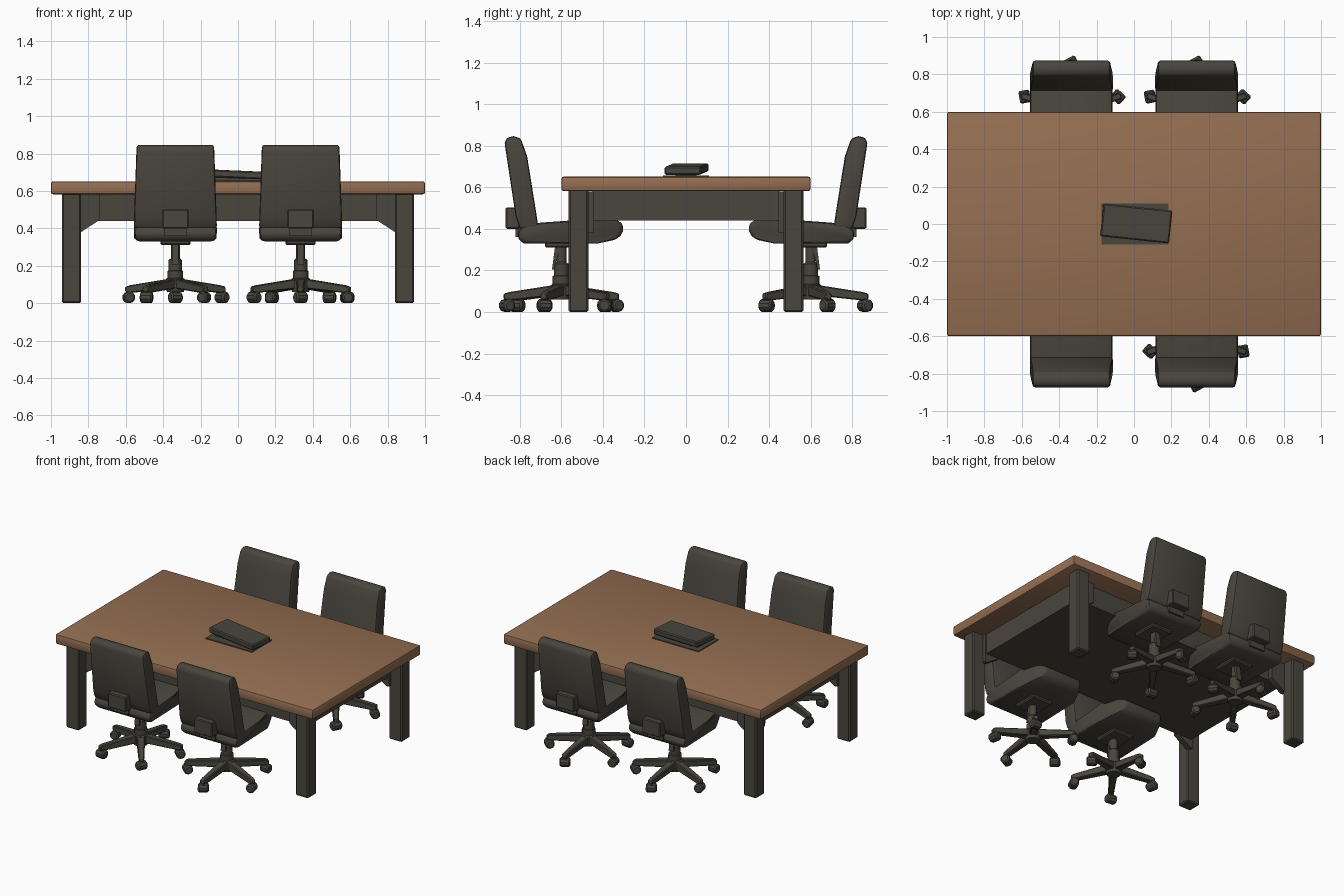
import bpy, bmesh, math
from mathutils import Matrix, Vector

if "Cube" in bpy.data.objects:
    bpy.data.objects.remove(bpy.data.objects["Cube"])


def material(name, rgb):
    m = bpy.data.materials.new(name)
    m.diffuse_color = (*rgb, 1)
    m.use_nodes = True
    m.node_tree.nodes["Principled BSDF"].inputs["Base Color"].default_value = m.diffuse_color
    return m


WOOD = material("warm wood", (0.30, 0.158, 0.085))
DARK = material("dark olive grey", (0.066, 0.061, 0.047))


def finish(name, bm, mat, matrix=Matrix(), bevel=0.0, segs=1):
    bmesh.ops.recalc_face_normals(bm, faces=bm.faces)
    if bevel:
        edges = [e for e in bm.edges if e.calc_face_angle(0) > 0.6]
        bmesh.ops.bevel(bm, geom=edges, offset=bevel, segments=segs,
                        profile=0.5, affect='EDGES', clamp_overlap=True)
    bm.transform(matrix)
    me = bpy.data.meshes.new(name)
    bm.to_mesh(me)
    bm.free()
    me.materials.append(mat)
    ob = bpy.data.objects.new(name, me)
    bpy.context.collection.objects.link(ob)
    bpy.context.view_layer.objects.active = ob
    bpy.ops.object.select_all(action='DESELECT')
    ob.select_set(True)
    bpy.ops.object.shade_smooth_by_angle(angle=math.radians(35))
    return ob


def box(name, lo, hi, mat, matrix=Matrix(), bevel=0.0, segs=1):
    bm = bmesh.new()
    bmesh.ops.create_cube(bm, size=1)
    lo, hi = Vector(lo), Vector(hi)
    for v in bm.verts:
        v.co = Vector([(lo[i] + hi[i]) / 2 + v.co[i] * (hi[i] - lo[i]) for i in range(3)])
    return finish(name, bm, mat, matrix, bevel, segs)


def prism(name, profile, width, mat, matrix=Matrix(), bevel=0.0, segs=1):
    """Side profile in (y, z), extruded along x to a half width given by width(y, z)."""
    bm = bmesh.new()
    a = [bm.verts.new((-width(y, z), y, z)) for y, z in profile]
    b = [bm.verts.new((width(y, z), y, z)) for y, z in profile]
    bm.faces.new(a)
    bm.faces.new(b[::-1])
    n = len(profile)
    for i in range(n):
        bm.faces.new((a[i], b[i], b[(i + 1) % n], a[(i + 1) % n]))
    return finish(name, bm, mat, matrix, bevel, segs)


def tube(name, rings, mat, matrix=Matrix(), sides=12):
    """Stack of (radius, z, y offset) rings around the z axis."""
    bm = bmesh.new()
    loops = []
    for r, z, oy in rings:
        loops.append([bm.verts.new((r * math.cos(2 * math.pi * i / sides),
                                    oy + r * math.sin(2 * math.pi * i / sides), z))
                      for i in range(sides)])
    for p, q in zip(loops, loops[1:]):
        for i in range(sides):
            j = (i + 1) % sides
            bm.faces.new((p[i], p[j], q[j], q[i]))
    bm.faces.new(loops[0][::-1])
    bm.faces.new(loops[-1])
    return finish(name, bm, mat, matrix)


# Table: top, solid apron, legs and corner brackets
box("table_top", (-1, -0.6, 0.582), (1, 0.6, 0.652), WOOD, bevel=0.012, segs=2)
box("apron", (-0.85, -0.45, 0.44), (0.85, 0.45, 0.59), DARK)
for sx in (-1, 1):
    for sy in (-1, 1):
        tag = ("left" if sx < 0 else "right") + ("_front" if sy < 0 else "_back")
        xs = sorted((sx * 0.84, sx * 0.94))
        ys = sorted((sy * 0.47, sy * 0.565))
        box(tag + "_leg", (xs[0], ys[0], 0), (xs[1], ys[1], 0.59), DARK, bevel=0.008)
        # the bracket is a triangle between leg and apron
        place = Matrix.Translation((0, sy * 0.465, 0)) @ Matrix.Rotation(math.pi / 2, 4, 'Z')
        prism(tag + "_bracket",
              [(-sx * 0.86, 0.38), (-sx * 0.84, 0.38), (-sx * 0.74, 0.445), (-sx * 0.74, 0.58), (-sx * 0.86, 0.58)],
              lambda y, z: 0.02, DARK, place)

# Device in the middle of the table: flat plate and a tilted case
box("centre_plate", (-0.175, -0.11, 0.65), (0.185, 0.11, 0.658), DARK)
tilt = (Matrix.Translation((0.012, 0.003, 0.688)) @ Matrix.Rotation(math.radians(-6), 4, 'Z')
        @ Matrix.Rotation(math.radians(2.5), 4, 'Y'))
box("centre_case", (-0.185, -0.088, -0.02), (0.185, 0.088, 0.02), DARK, tilt, 0.007)
box("centre_case_foot", (-0.14, -0.05, 0.655), (0.12, 0.05, 0.68), DARK)


def chair(tag, x, turn, base_turn):
    face = Matrix.Rotation(turn, 4, 'Z')
    m = Matrix.Translation((x, 0, 0)) @ face

    # Padded seat, narrower at its front end and underside
    seat = [(-0.81, 0.39), (-0.81, 0.35), (-0.78, 0.33), (-0.42, 0.33), (-0.33, 0.35),
            (-0.30, 0.385), (-0.305, 0.43), (-0.36, 0.453), (-0.46, 0.455), (-0.56, 0.44),
            (-0.70, 0.43), (-0.78, 0.42)]
    prism(tag + "_seat", seat,
          lambda y, z: 0.222 - (0.012 if z < 0.34 else 0) - max(0, y + 0.43) * 0.6,
          DARK, m, 0.022, 2)
    # Leaning backrest with its mounting block
    back = [(-0.71, 0.405), (-0.80, 0.40), (-0.82, 0.46), (-0.873, 0.81), (-0.865, 0.838),
            (-0.83, 0.847), (-0.795, 0.835), (-0.765, 0.75), (-0.72, 0.47)]
    prism(tag + "_backrest", back, lambda y, z: 0.222 - max(0, z - 0.42) * 0.035, DARK, m, 0.014, 2)
    box(tag + "_back_mount", (-0.07, -0.868, 0.40), (0.07, -0.80, 0.503), DARK, m, 0.006)
    box(tag + "_back_support", (-0.06, -0.82, 0.36), (0.06, -0.74, 0.42), DARK, m)
    # Under-seat plate and height lever
    box(tag + "_seat_plate", (-0.08, -0.68, 0.31), (0.08, -0.50, 0.34), DARK, m, 0.008)
    prism(tag + "_lever", [(-0.645, 0.205), (-0.635, 0.205), (-0.605, 0.32), (-0.63, 0.32)],
          lambda y, z: 0.018, DARK, m)

    # Five-star base with column
    hub = Matrix.Translation((x, 0, 0)) @ face @ Matrix.Translation((0, -0.6, 0)) @ Matrix.Rotation(base_turn, 4, 'Z')
    tube(tag + "_column", [(0.045, 0.06, 0), (0.055, 0.09, 0), (0.05, 0.13, 0), (0.042, 0.135, 0),
                           (0.042, 0.172, 0), (0.036, 0.175, 0), (0.036, 0.23, 0), (0.024, 0.24, 0),
                           (0.024, 0.33, 0)], DARK, hub)
    for i in range(5):
        arm = hub @ Matrix.Rotation(2 * math.pi * i / 5, 4, 'Z')
        prism(f"{tag}_base_arm_{i + 1}",
              [(-0.02, 0.08), (-0.25, 0.055), (-0.278, 0.06), (-0.278, 0.088), (-0.25, 0.096), (-0.02, 0.132)],
              lambda y, z: 0.028 + 0.04 * y, DARK, arm, 0.005)
        # Caster: hexagonal-style twin wheel turned a little off the arm
        wheel = arm @ Matrix.Translation((0, -0.262, 0.031)) @ Matrix.Rotation(0.5, 4, 'Z') @ Matrix.Rotation(math.pi / 2, 4, 'Y')
        tube(f"{tag}_caster_{i + 1}", [(0.022, -0.034, 0), (0.031, -0.026, 0), (0.031, 0.026, 0), (0.022, 0.034, 0)],
             DARK, wheel, 10)


# Four chairs, two on each long side
chair("front_left_chair", -0.335, 0, math.pi)
chair("front_right_chair", 0.335, 0, 0)
chair("back_left_chair", -0.335, math.pi, 0)
chair("back_right_chair", 0.335, math.pi, 0)
